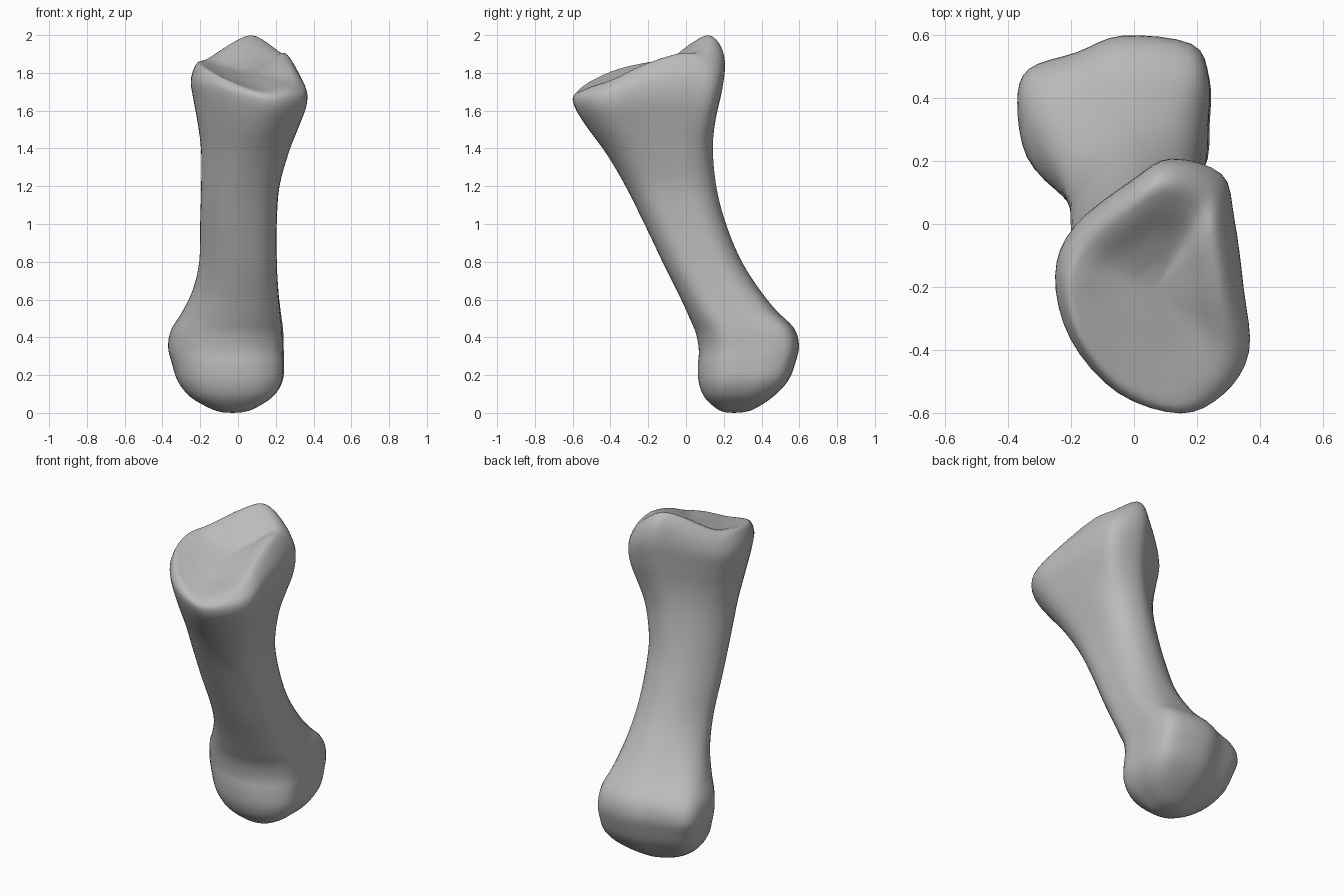
import bpy
import bmesh
from mathutils import Vector

cube = bpy.data.objects.get("Cube")
if cube:
    bpy.data.objects.remove(cube, do_unlink=True)

# Unit cross-sections, counter-clockwise from the front; the head's third
# value lifts or lowers its rim
BASE = [(0, -1), (.55, -.9), (.94, -.55), (1, 0), (1, .5), (.82, .9),
        (.1, 1), (-.38, .8), (-.88, .6), (-1, .2), (-.9, -.45), (-.54, -.85)]
SHAFT = [(.05, -1), (.62, -.9), (.95, -.54), (1, 0), (.94, .55), (.61, .9),
         (.08, 1), (-.44, .81), (-.82, .42), (-1, -.05), (-.86, -.5), (-.5, -.86)]
HEAD = [(.3, -1, 0), (.74, -.85, 0), (1, -.52, -.01), (.94, -.02, 0),
        (.84, .54, -.02), (.72, .88, -.06), (.2, 1, .01), (-.19, .84, .01),
        (-.8, .47, -.035), (-1, .08, 0), (-.84, -.42, .035), (-.35, -.84, .03)]
PROFILES = [[Vector((*p, 0)[:3]) for p in prof] for prof in (BASE, SHAFT, HEAD)]

# Stations: front y, front z, back y, back z, min x, max x, profile blend
STATIONS = [
    (.21, .003, .30, .003, -.08, .02, .7),
    (.165, .02, .36, .02, -.14, .08, .6),
    (.10, .08, .46, .085, -.25, .18, .35),
    (.068, .16, .54, .17, -.318, .232, .15),
    (.063, .25, .58, .27, -.35, .24, .05),
    (.068, .33, .597, .36, -.37, .237, 0),
    (.053, .42, .57, .45, -.355, .235, .1),
    (.02, .50, .47, .55, -.30, .225, .4),
    (-.035, .62, .37, .68, -.24, .213, .8),
    (-.115, .78, .28, .83, -.205, .205, 1),
    (-.22, 1.0, .205, 1.02, -.20, .205, 1),
    (-.32, 1.2, .16, 1.2, -.195, .22, 1.1),
    (-.42, 1.37, .142, 1.4, -.195, .27, 1.35),
    (-.515, 1.5, .157, 1.55, -.212, .32, 1.7),
    (-.58, 1.6, .19, 1.7, -.235, .36, 1.9),
    (-.60, 1.66, .207, 1.83, -.25, .362, 2),
    (-.585, 1.69, .185, 1.93, -.235, .332, 2),
    (-.555, 1.705, .13, 1.985, -.21, .295, 2),
    (-.50, 1.72, .06, 1.96, -.17, .25, 2),
    (-.40, 1.745, -.03, 1.89, -.09, .19, 2),
    (-.30, 1.775, -.13, 1.83, 0, .12, 2),
]


def smooth_path(points, steps, closed):
    """Pass a Catmull-Rom curve through the points."""
    n = len(points)
    pick = (lambda i: points[i % n]) if closed else (
        lambda i: points[max(0, min(n - 1, i))])
    out = []
    for i in range(n if closed else n - 1):
        a, b, c, d = (pick(i + k) for k in (-1, 0, 1, 2))
        for s in range(steps):
            t = s / steps
            out.append(b + ((c - a) * t + (a * 2 - b * 5 + c * 4 - d) * t ** 2
                            + (b * 3 - a - c * 3 + d) * t ** 3) / 2)
    if not closed:
        out.append(points[-1])
    return out


def section(station):
    """Place the blended profile on a tilted plane."""
    yf, zf, yb, zb, x0, x1, blend = station
    low = 0 if blend < 1 else 1
    pts = [p.lerp(q, blend - low)
           for p, q in zip(PROFILES[low], PROFILES[low + 1])]
    lift = min(1, (x1 - x0) / .5) ** 2 * max(0, blend - 1)
    return [Vector(((x0 + x1) / 2 + p.x * (x1 - x0) / 2,
                    (yf + yb) / 2 + p.y * (yb - yf) / 2,
                    (zf + zb) / 2 + p.y * (zb - zf) / 2 + p.z * lift))
            for p in smooth_path(pts, 4, True)]


# Loft the bone through its sections
columns = [smooth_path(list(col), 4, False)
           for col in zip(*map(section, STATIONS))]
bm = bmesh.new()
rings = [[bm.verts.new(p) for p in ring] for ring in zip(*columns)]
count = len(columns)
for lower, upper in zip(rings, rings[1:]):
    for i in range(count):
        j = (i + 1) % count
        bm.faces.new((lower[i], lower[j], upper[j], upper[i]))

# Close the rounded base and the hollow of the joint
for ring in (rings[0], rings[-1]):
    centre = sum((v.co for v in ring), Vector()) / count
    tip = bm.verts.new(centre - Vector((0, 0, .003)))
    for i in range(count):
        bm.faces.new((ring[i], ring[(i + 1) % count], tip))
bmesh.ops.recalc_face_normals(bm, faces=bm.faces)

mesh = bpy.data.meshes.new("bone")
bm.to_mesh(mesh)
bm.free()
bone = bpy.data.objects.new("bone", mesh)
bpy.context.collection.objects.link(bone)

# Plain grey surface
grey = bpy.data.materials.new("bone grey")
grey.use_nodes = True
colour = (.5, .5, .5, 1)
grey.diffuse_color = colour
grey.node_tree.nodes["Principled BSDF"].inputs["Base Color"].default_value = colour
mesh.materials.append(grey)

bpy.context.view_layer.objects.active = bone
bone.select_set(True)
bpy.ops.object.shade_smooth_by_angle(angle=.9)
